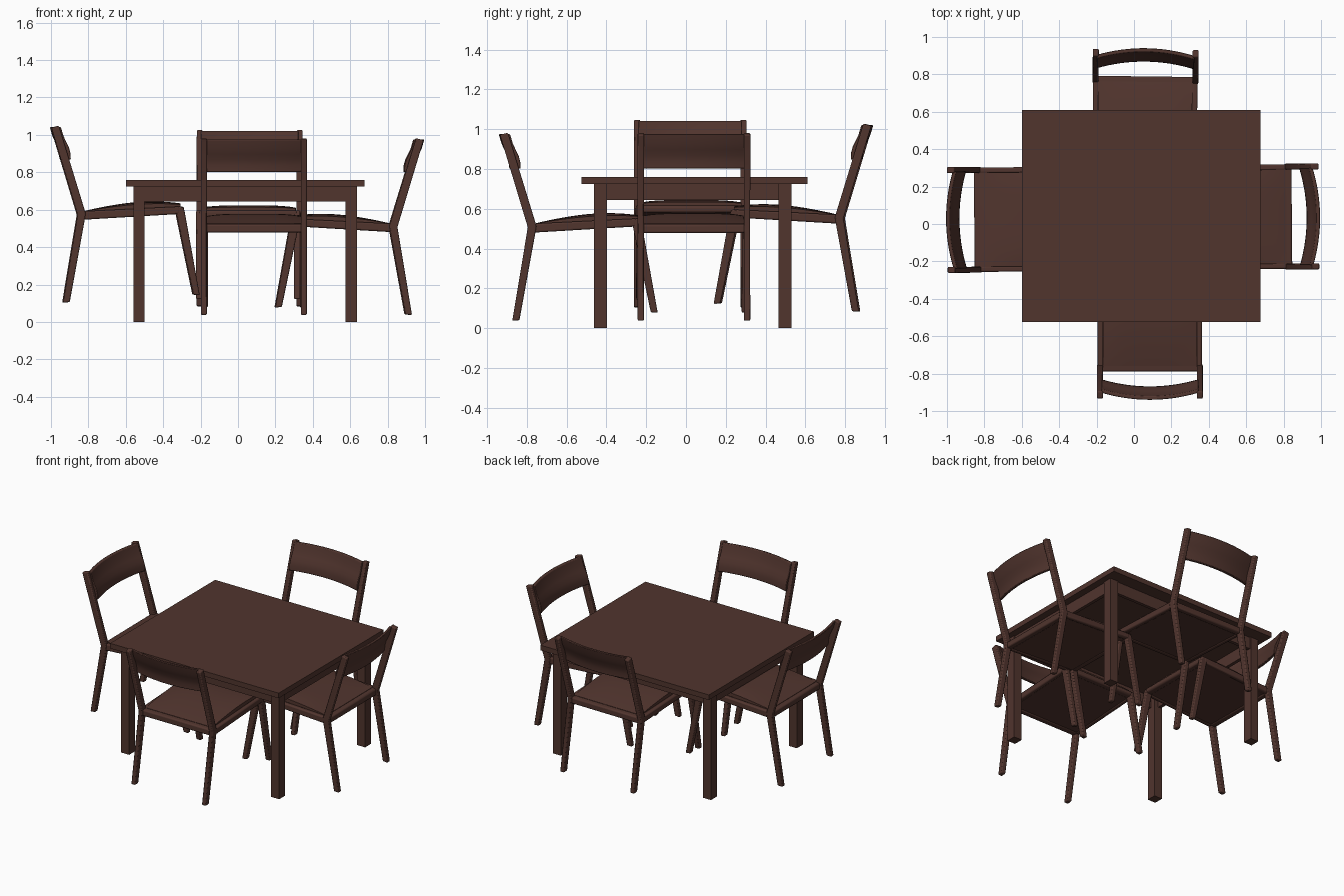
import bpy, bmesh, math
from mathutils import Matrix

if "Cube" in bpy.data.objects:
    bpy.data.objects.remove(bpy.data.objects["Cube"])

wood = bpy.data.materials.new("dark brown wood")
wood.diffuse_color = (0.082, 0.035, 0.027, 1)
wood.use_nodes = True
wood.node_tree.nodes["Principled BSDF"].inputs["Base Color"].default_value = wood.diffuse_color


def finish(name, bm, matrix=None, bevel=0.0, segments=2, smooth=True):
    bmesh.ops.recalc_face_normals(bm, faces=bm.faces)
    mesh = bpy.data.meshes.new(name)
    bm.to_mesh(mesh)
    bm.free()
    mesh.materials.append(wood)
    ob = bpy.data.objects.new(name, mesh)
    bpy.context.collection.objects.link(ob)
    if matrix is not None:
        ob.matrix_world = matrix
    if bevel:
        mod = ob.modifiers.new("rounded edges", 'BEVEL')
        mod.width, mod.segments = bevel, segments
        mod.limit_method = 'ANGLE'
    if smooth:
        bpy.ops.object.select_all(action='DESELECT')
        ob.select_set(True)
        bpy.context.view_layer.objects.active = ob
        bpy.ops.object.shade_smooth_by_angle(angle=math.radians(40))
    return ob


def box(name, x0, x1, y0, y1, z0, z1):
    bm = bmesh.new()
    m = (Matrix.Translation(((x0 + x1) / 2, (y0 + y1) / 2, (z0 + z1) / 2))
         @ Matrix.Diagonal((x1 - x0, y1 - y0, z1 - z0, 1)))
    bmesh.ops.create_cube(bm, size=1, matrix=m)
    return finish(name, bm, smooth=False)


def sweep(name, profile, sections, matrix, bevel=0.0):
    """Loft an x-z profile across y; sections are (y, x shift)."""
    bm = bmesh.new()
    rings = [[bm.verts.new((x + dx, y, z)) for x, z in profile] for y, dx in sections]
    n = len(profile)
    for a, b in zip(rings, rings[1:]):
        for i in range(n):
            j = (i + 1) % n
            bm.faces.new((a[i], a[j], b[j], b[i]))
    bm.faces.new(rings[0])
    bm.faces.new(rings[-1][::-1])
    return finish(name, bm, matrix, bevel)


# Table
box("table_top", -0.60, 0.675, -0.525, 0.61, 0.725, 0.76)
for lx in (-0.56, 0.575):
    for ly in (-0.462, 0.466):
        box("table_leg", lx, lx + 0.06, ly, ly + 0.064, 0, 0.725)
for y in (-0.455, 0.50):
    box("table_apron_long", -0.50, 0.575, y, y + 0.022, 0.645, 0.725)
for x in (-0.552, 0.605):
    box("table_apron_short", x, x + 0.022, -0.398, 0.466, 0.645, 0.725)

# Chair profiles: x points away from the table
REAR_POST = [(-0.018, 0.003), (0.018, 0), (-0.060, 0.47), (0.080, 0.935),
             (0.040, 0.945), (-0.104, 0.475)]
FRONT_LEG = [(-0.713, 0.04), (-0.678, 0.043), (-0.588, 0.475), (-0.590, 0.512),
             (-0.622, 0.514), (-0.632, 0.49)]
SIDE_RAIL = [(-0.085, 0.443), (-0.085, 0.488), (-0.605, 0.514), (-0.605, 0.474)]
REAR_RAIL = [(-0.105, 0.443), (-0.066, 0.441), (-0.066, 0.483), (-0.105, 0.488)]
FRONT_RAIL = [(-0.63, 0.478), (-0.59, 0.475), (-0.59, 0.516), (-0.63, 0.512)]
SLAT = [(0.038, 0.938), (0.024, 0.89), (0.010, 0.86), (-0.005, 0.83),
        (-0.013, 0.80), (-0.015, 0.765)]


def seat(matrix):
    """Softly domed seat panel with a flat underside."""
    bm = bmesh.new()
    nu, nv = 16, 12
    top = []
    for i in range(nu + 1):
        s = i / nu
        x = -0.095 - 0.515 * s
        row = []
        for j in range(nv + 1):
            t = 2 * j / nv - 1
            dome = 0.036 * math.sin(math.pi * s ** 1.15 * 0.86) ** 0.8
            z = 0.489 + 0.024 * s + dome * (1 - 0.35 * t ** 4)
            row.append(bm.verts.new((x, 0.252 * t, z)))
        top.append(row)
    for a, b in zip(top, top[1:]):
        for j in range(nv):
            bm.faces.new((a[j], a[j + 1], b[j + 1], b[j]))
    # skirt down to a flat bottom
    edge = (top[0] + [r[-1] for r in top[1:-1]] + top[-1][::-1]
            + [r[0] for r in top[-2:0:-1]])
    low = [bm.verts.new((v.co.x, v.co.y, 0.448 - (v.co.x + 0.095) * 0.06)) for v in edge]
    for k in range(len(edge)):
        m = (k + 1) % len(edge)
        bm.faces.new((edge[k], edge[m], low[m], low[k]))
    bm.faces.new(low)
    finish("seat", bm, matrix)


def chair(x, y, z, degrees):
    m = Matrix.Translation((x, y, z)) @ Matrix.Rotation(math.radians(degrees), 4, 'Z')
    for side in (-1, 1):
        def span(c, w):
            return [(side * c - w, 0), (side * c + w, 0)]
        sweep("rear_post", REAR_POST, span(0.267, 0.016), m, 0.006)
        sweep("front_leg", FRONT_LEG, span(0.262, 0.016), m, 0.006)
        sweep("side_rail", SIDE_RAIL, span(0.264, 0.015), m, 0.008)
    sweep("rear_rail", REAR_RAIL, [(-0.265, 0), (0.265, 0)], m, 0.008)
    sweep("front_rail", FRONT_RAIL, [(-0.262, 0), (0.262, 0)], m, 0.01)
    seat(m)
    # bowed back slat with a bent section
    section = [(a + 0.010, b) for a, b in SLAT] + [(a - 0.010, b) for a, b in SLAT[::-1]]
    bow = [(0.26 * t / 8, 0.038 * (1 - (t / 8) ** 2)) for t in range(-8, 9)]
    sweep("back_slat", section, bow, m, 0.004)


chair(0.91, 0.04, 0.037, 0.5)       # right
chair(-0.92, 0.022, 0.103, 180.5)   # left
chair(0.085, -0.855, 0.037, 270)    # front
chair(0.062, 0.855, 0.082, 89.3)    # back
